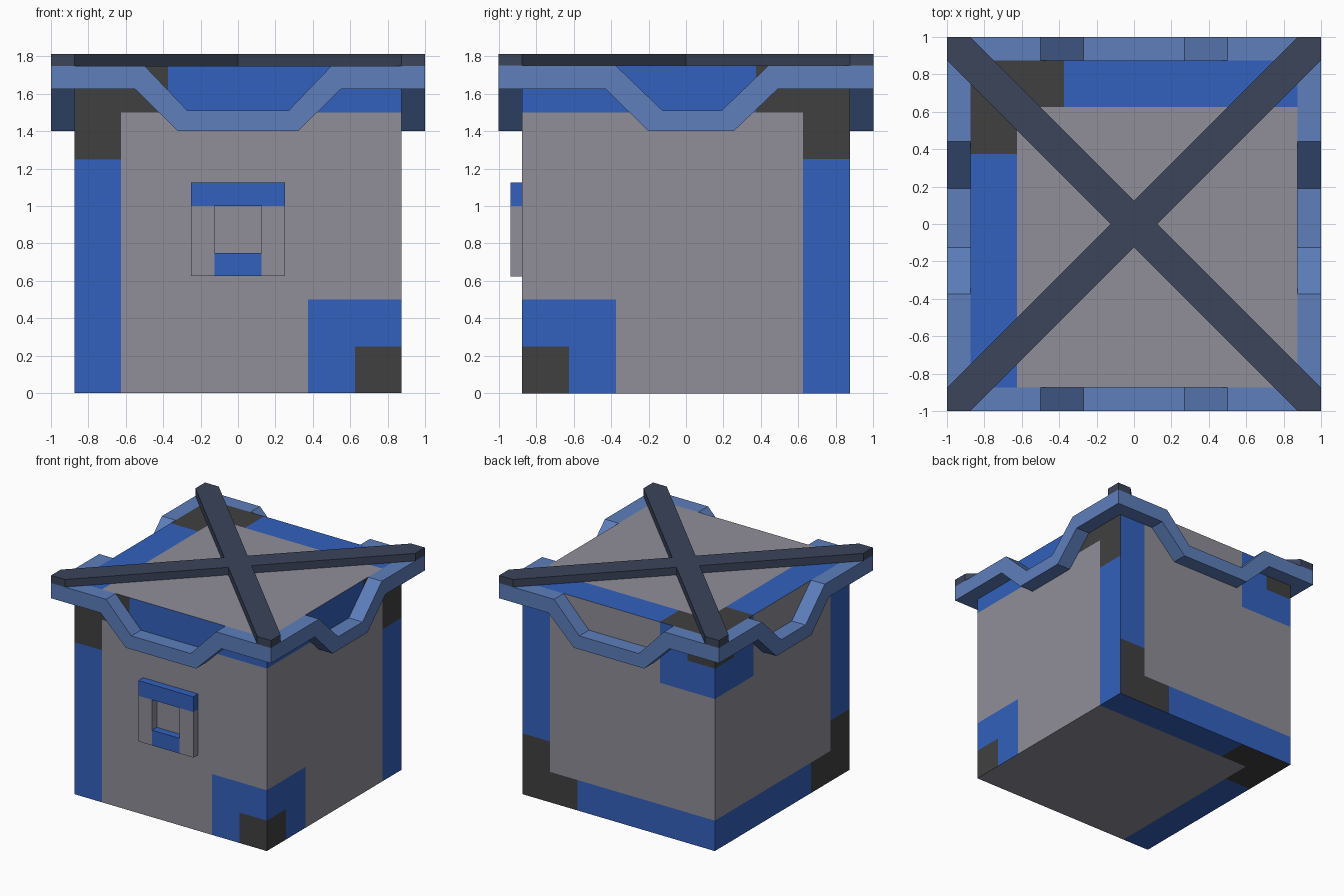
import bpy
import bmesh
from mathutils import Vector

if "Cube" in bpy.data.objects:
    bpy.data.objects.remove(bpy.data.objects["Cube"])


def material(name, rgb):
    m = bpy.data.materials.new(name)
    m.diffuse_color = (*rgb, 1)
    m.use_nodes = True
    m.node_tree.nodes["Principled BSDF"].inputs["Base Color"].default_value = m.diffuse_color
    return m


GREY = material("warm grey", (0.279, 0.270, 0.314))
BLUE = material("strong blue", (0.033, 0.120, 0.509))
DARK = material("charcoal", (0.051, 0.051, 0.051))
TRIM = material("soft blue", (0.109, 0.209, 0.497))
NAVY = material("dark navy", (0.044, 0.058, 0.102))


def finish(name, bm, mats):
    bmesh.ops.recalc_face_normals(bm, faces=bm.faces)
    me = bpy.data.meshes.new(name)
    bm.to_mesh(me)
    bm.free()
    for m in mats:
        me.materials.append(m)
    ob = bpy.data.objects.new(name, me)
    bpy.context.collection.objects.link(ob)
    return ob


def block(name, lo, hi, mat):
    bm = bmesh.new()
    bmesh.ops.create_cube(bm, size=1)
    for v in bm.verts:
        v.co = Vector([(a + b) / 2 + c * (b - a) for a, b, c in zip(lo, hi, v.co)])
    return finish(name, bm, [mat])


# Crate body: cube cut along the paint borders
H = 0.875
bm = bmesh.new()
bmesh.ops.create_cube(bm, size=2 * H)
for axis in range(3):
    for d in (-0.625, -0.375, 0.375, 0.625):
        co, no = Vector(), Vector()
        co[axis], no[axis] = d, 1
        bmesh.ops.bisect_plane(bm, geom=bm.verts[:] + bm.edges[:] + bm.faces[:],
                               plane_co=co, plane_no=no)


def paint(p, q, patch):
    """0 grey, 1 blue, 2 charcoal; p and q grow towards the banded corner."""
    if max(p, q) > 0.625:
        return 2 if min(p, q) > 0.375 else 1
    if patch and max(p, q) < -0.375:
        return 2 if max(p, q) < -0.625 else 1
    return 0


bm.normal_update()
for f in bm.faces:
    x, y, z = f.calc_center_median()
    n = f.normal
    if abs(n.z) > 0.5:
        f.material_index = paint(-x, y, False)
    elif abs(n.y) > 0.5:
        f.material_index = paint(-x, z, True) if n.y < 0 else paint(x, -z, True)
    else:
        f.material_index = paint(y, z, True) if n.x > 0 else paint(-y, -z, True)
bmesh.ops.translate(bm, verts=bm.verts, vec=(0, 0, H))
finish("crate_body", bm, [GREY, BLUE, DARK])

# Rim: one closed band, dipping at the middle of each side
TOP, BOT, LOW_TOP, LOW_BOT = 1.75, 1.625, 1.51, 1.4
# (position along the side for the top edge, for the bottom edge, top z, bottom z)
DIP_X = [(-0.5, -0.55, TOP, BOT), (-0.27, -0.32, LOW_TOP, LOW_BOT),
         (0.27, 0.32, LOW_TOP, LOW_BOT), (0.5, 0.55, TOP, BOT)]
DIP_Y = [(-0.375, -0.43, TOP, BOT), (-0.125, -0.2, LOW_TOP, LOW_BOT),
         (0.19, 0.255, LOW_TOP, LOW_BOT), (0.44, 0.49, TOP, BOT)]
SIDES = [(DIP_X, 1, lambda s, r: (s, -r)), (DIP_Y, 1, lambda s, r: (r, s)),
         (DIP_X, -1, lambda s, r: (s, r)), (DIP_Y, -1, lambda s, r: (-r, s))]
bm = bmesh.new()
rings = []
for dip, step, place in SIDES:
    corner = [(*place(-step * r, r), z) for r, z in ((1, TOP), (1, BOT), (H, BOT), (H, TOP))]
    rings.append([bm.verts.new(c) for c in corner])
    for st, sb, zt, zb in dip[::step]:
        pts = [(st, 1, zt), (sb, 1, zb), (sb, H, zb), (st, H, zt)]
        rings.append([bm.verts.new((*place(s, r), z)) for s, r, z in pts])
for i, a in enumerate(rings):
    b = rings[(i + 1) % len(rings)]
    for k in range(4):
        j = (k + 1) % 4
        bm.faces.new((a[k], a[j], b[j], b[k]))
finish("rim", bm, [TRIM])

# Lid cross: one arm outline turned four times, then extruded
bm = bmesh.new()
outline = []
arm = [(1, H), (1, 1), (H, 1), (0, 1 - H)]
for turn in range(4):
    outline += [bm.verts.new((x, y, 1.75)) for x, y in arm]
    arm = [(-y, x) for x, y in arm]
face = bm.faces.new(outline)
ext = bmesh.ops.extrude_face_region(bm, geom=[face], use_keep_orig=True)
bmesh.ops.translate(bm, vec=(0, 0, 0.0625),
                    verts=[g for g in ext["geom"] if isinstance(g, bmesh.types.BMVert)])
finish("lid_cross", bm, [NAVY])

# Latch frame on the front
F, B = -0.9375, -H
block("latch_top", (-0.25, F, 1.0), (0.25, B, 1.125), BLUE)
block("latch_bottom", (-0.125, F, 0.625), (0.125, B, 0.75), BLUE)
for side, x in (("left", -0.25), ("right", 0.125)):
    block("latch_post_" + side, (x, F, 0.625), (x + 0.125, B, 1.0), GREY)
